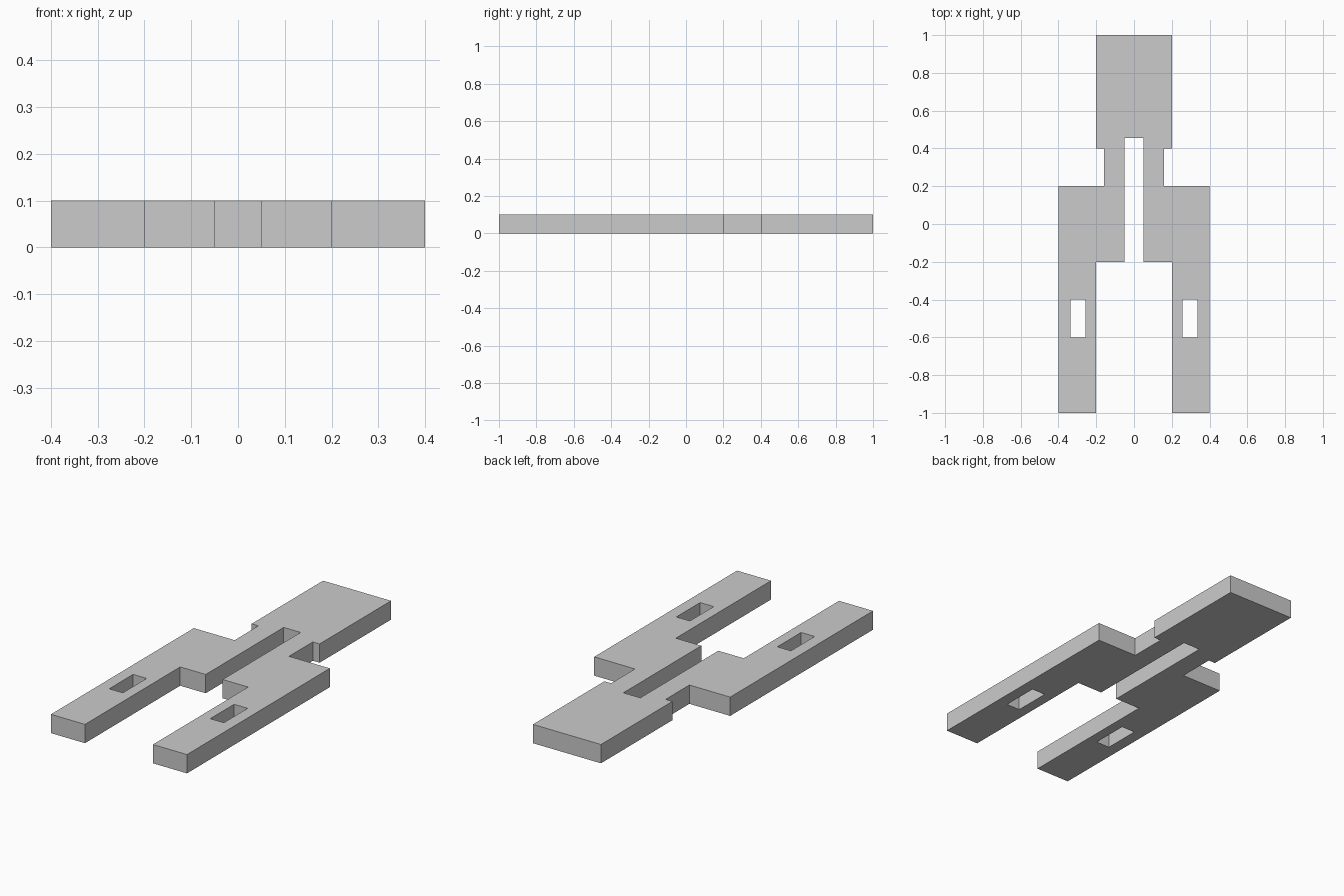
import bpy
import bmesh

THICKNESS = 0.1

cube = bpy.data.objects.get("Cube")
if cube:
    bpy.data.objects.remove(cube, do_unlink=True)

# Single grey material
grey = bpy.data.materials.new("plain grey")
grey.use_nodes = True
colour = (0.6, 0.6, 0.6, 1)
grey.diffuse_color = colour
grey.node_tree.nodes["Principled BSDF"].inputs["Base Color"].default_value = colour


def extruded(name, outline, bottom, top):
    """Make a solid prism from a flat outline."""
    bm = bmesh.new()
    face = bm.faces.new([bm.verts.new((x, y, bottom)) for x, y in outline])
    result = bmesh.ops.extrude_face_region(bm, geom=[face])
    raised = [v for v in result["geom"] if isinstance(v, bmesh.types.BMVert)]
    bmesh.ops.translate(bm, verts=raised, vec=(0, 0, top - bottom))
    bmesh.ops.recalc_face_normals(bm, faces=bm.faces)
    mesh = bpy.data.meshes.new(name)
    bm.to_mesh(mesh)
    bm.free()
    mesh.materials.append(grey)
    obj = bpy.data.objects.new(name, mesh)
    bpy.context.collection.objects.link(obj)
    return obj


# Right-hand edge of the plate: head, neck, shoulder, leg, crotch, central slot
half = [(0.2, 1), (0.2, 0.4), (0.16, 0.4), (0.16, 0.2), (0.4, 0.2), (0.4, -1),
        (0.2, -1), (0.2, -0.2), (0.05, -0.2), (0.05, 0.455)]
outline = half + [(-x, y) for x, y in reversed(half)]
plate = extruded("forked_plate", outline, 0, THICKNESS)

# Rectangular hole through each leg
for side, label in ((1, "left"), (-1, "right")):
    hole = [(side * x, y) for x, y in
            ((0.257, -0.6), (0.337, -0.6), (0.337, -0.4), (0.257, -0.4))]
    cutter = extruded(label + "_leg_hole_cutter", hole, -THICKNESS, 2 * THICKNESS)
    cutter.hide_render = True
    cutter.hide_viewport = True
    cut = plate.modifiers.new(label + " leg hole", 'BOOLEAN')
    cut.operation = 'DIFFERENCE'
    cut.solver = 'EXACT'
    cut.object = cutter
